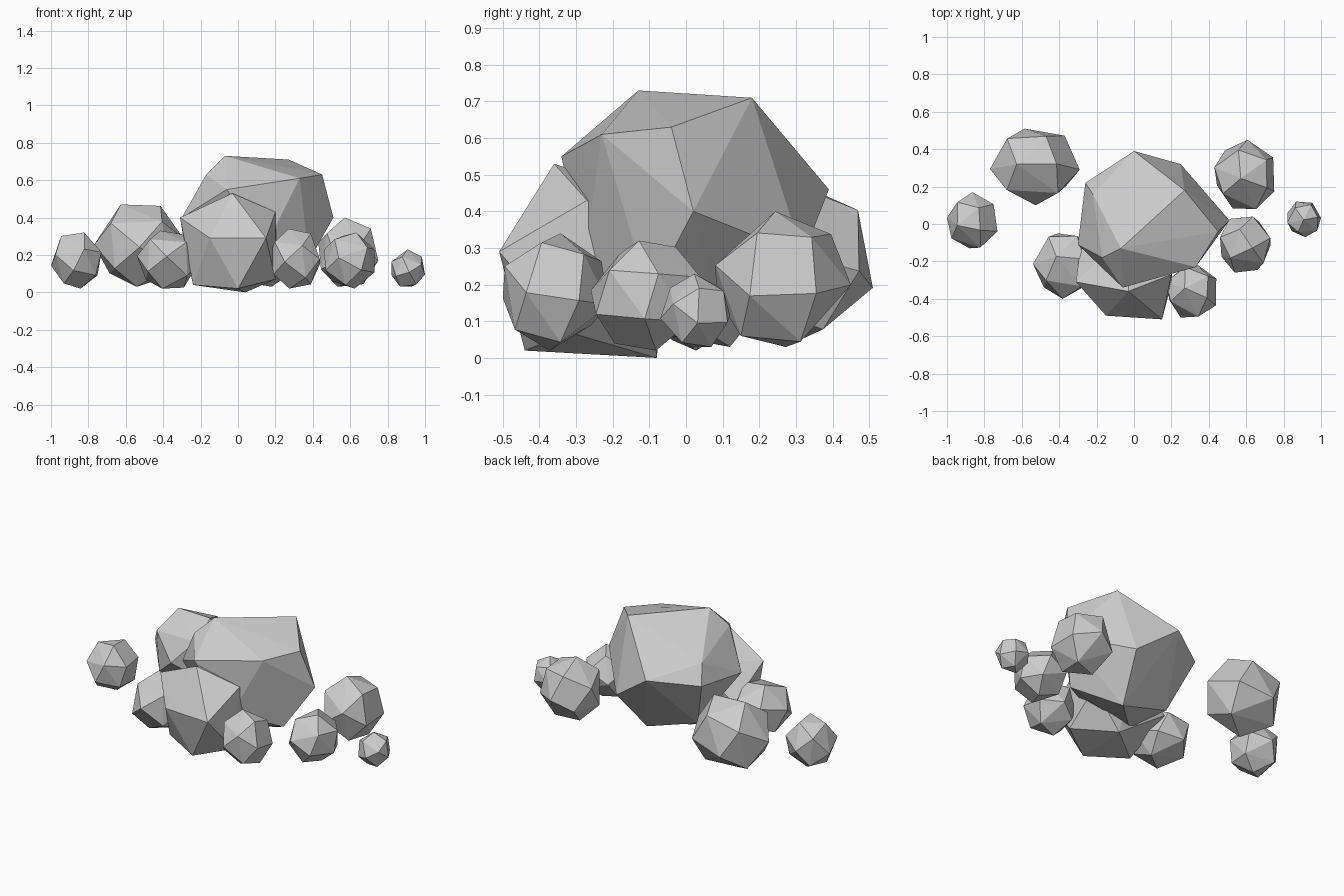
import bpy, bmesh
from math import sqrt, pi, sin, cos
from mathutils import Vector, Euler

if "Cube" in bpy.data.objects:
    bpy.data.objects.remove(bpy.data.objects["Cube"])


def rock(name, corners):
    """Rock wrapped around a few corner points."""
    bm = bmesh.new()
    for c in corners:
        bm.verts.new(c)
    out = bmesh.ops.convex_hull(bm, input=bm.verts[:])
    loose = {g for g in out["geom_interior"] + out["geom_unused"]
             if isinstance(g, bmesh.types.BMVert)}
    bmesh.ops.delete(bm, geom=list(loose), context='VERTS')
    bmesh.ops.recalc_face_normals(bm, faces=bm.faces[:])
    mesh = bpy.data.meshes.new(name)
    bm.to_mesh(mesh)
    bm.free()
    bpy.context.collection.objects.link(bpy.data.objects.new(name, mesh))


def stone(name, lo, hi, turn, n=16):
    """Round stone: n evenly spread corners, turned and fitted to a box."""
    pts = []
    for i in range(n):
        z = 1 - (2 * i + 1) / n
        r, a = sqrt(1 - z * z), i * pi * (3 - sqrt(5))
        p = Vector((r * cos(a), r * sin(a), z))
        p.rotate(Euler(turn))
        pts.append(p)
    for k in range(3):
        a, b = min(p[k] for p in pts), max(p[k] for p in pts)
        for p in pts:
            p[k] = lo[k] + (p[k] - a) / (b - a) * (hi[k] - lo[k])
    rock(name, pts)


# Large boulder
rock("large_boulder", [
    (-0.07, -0.13, 0.73), (0.27, 0.18, 0.71), (0.45, -0.04, 0.63),
    (0.33, -0.23, 0.61), (0.51, 0.02, 0.40), (0.0, 0.39, 0.46),
    (-0.06, -0.34, 0.55), (-0.17, -0.18, 0.63), (-0.22, 0.16, 0.54),
    (-0.26, 0.22, 0.43), (-0.30, -0.11, 0.40), (0.25, 0.32, 0.28),
    (0.38, -0.10, 0.17), (0.15, -0.28, 0.25), (-0.15, 0.10, 0.13),
    (0.18, 0.12, 0.03), (-0.05, -0.10, 0.07)])

# Front boulder
rock("front_boulder", [
    (-0.03, -0.36, 0.53), (0.20, -0.27, 0.43), (-0.31, -0.31, 0.40),
    (-0.15, -0.49, 0.29), (0.15, -0.51, 0.29), (0.0, -0.44, 0.02),
    (0.20, -0.32, 0.07), (-0.24, -0.32, 0.04), (0.04, -0.08, 0.0),
    (-0.28, -0.07, 0.22), (0.22, -0.08, 0.22), (-0.02, -0.03, 0.42)])

# Scattered small stones
for name, lo, hi, turn in [
    ("rear_left_stone", (-0.77, 0.10, 0.03), (-0.29, 0.51, 0.47), (0.2, 0.1, 0.5)),
    ("rear_right_stone", (0.43, 0.08, 0.03), (0.75, 0.45, 0.40), (0.5, 0.3, 0.2)),
    ("right_stone", (0.46, -0.26, 0.02), (0.73, 0.04, 0.32), (0.3, -0.3, 0.9)),
    ("far_right_stone", (0.82, -0.07, 0.03), (1.0, 0.12, 0.23), (0.5, 0.4, 0.7)),
    ("front_right_stone", (0.17, -0.50, 0.02), (0.44, -0.21, 0.34), (0.3, 0.2, 0.1)),
    ("front_left_stone", (-0.54, -0.40, 0.02), (-0.20, -0.05, 0.33), (0.1, 0.3, 0.4)),
    ("far_left_stone", (-1.0, -0.13, 0.02), (-0.73, 0.17, 0.32), (0.4, -0.2, 0.3)),
]:
    stone(name, lo, hi, turn)
